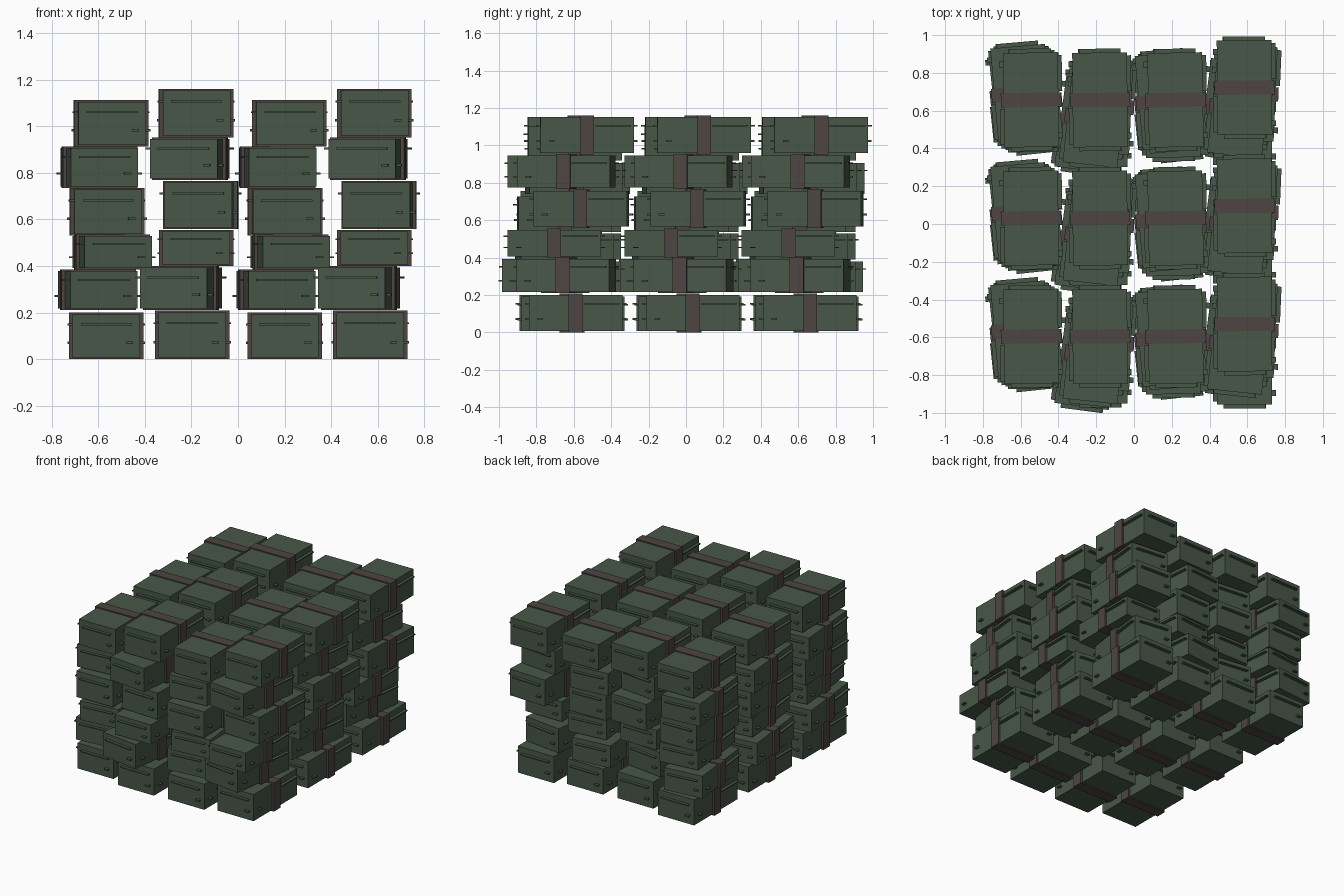
import bpy, bmesh
from math import radians
from mathutils import Matrix, Vector

if "Cube" in bpy.data.objects:
    bpy.data.objects.remove(bpy.data.objects["Cube"])


def material(name, colour):
    m = bpy.data.materials.new(name)
    m.diffuse_color = colour
    m.use_nodes = True
    m.node_tree.nodes["Principled BSDF"].inputs["Base Color"].default_value = m.diffuse_color
    return m


GREEN = material("green_paint", (0.065, 0.095, 0.065, 1))
BROWN = material("brown_strap", (0.075, 0.060, 0.054, 1))


def add_box(bm, centre, size, mat=0):
    r = bmesh.ops.create_cube(bm, size=1, matrix=Matrix.Translation(Vector(centre))
                              @ Matrix.Diagonal((*size, 1)))
    for f in {f for v in r["verts"] for f in v.link_faces}:
        f.material_index = mat


# One ammunition-style crate, 0.2 high, centred on its own middle
W, L, H = 0.29, 0.50, 0.185
bm = bmesh.new()
add_box(bm, (0, 0, 0), (W, L, H))                            # body
add_box(bm, (0, 0, 0), (0.32, 0.075, 0.2), 1)                # strap around the middle
for s in (-1, 1):
    add_box(bm, (0, s * (L / 2 + 0.006), 0.048), (0.22, 0.03, 0.008))           # end rail
    add_box(bm, (-s * 0.10, s * (L / 2 + 0.006), -0.03), (0.03, 0.03, 0.01))    # end catch
    add_box(bm, (s * (W / 2 + 0.006), s * 0.14, 0.048), (0.03, 0.19, 0.008))    # side rail
    add_box(bm, (s * (W / 2 + 0.006), -s * 0.19, -0.03), (0.03, 0.03, 0.01))    # side catch
mesh = bpy.data.meshes.new("crate")
bm.to_mesh(mesh)
bm.free()
mesh.materials.append(GREEN)
mesh.materials.append(BROWN)

# Layers of the two stack types: x, y in first stack, y in second stack, z bottom, z top, turn
STACK_A = [(-0.565, -0.58, -0.63, 0.00, 0.20, 0),
           (-0.602, -0.57, -0.61, 0.21, 0.385, 6),
           (-0.540, -0.61, -0.65, 0.385, 0.535, 6),
           (-0.563, -0.60, -0.65, 0.53, 0.735, 1.5),
           (-0.595, -0.56, -0.60, 0.735, 0.912, 5),
           (-0.545, -0.595, -0.595, 0.912, 1.112, 1)]
STACK_B = [(-0.197, -0.64, -0.59, 0.00, 0.208, 0),
           (-0.245, -0.718, -0.64, 0.21, 0.40, -7.5),
           (-0.180, -0.70, -0.705, 0.40, 0.555, 0),
           (-0.160, -0.63, -0.56, 0.558, 0.765, -2.5),
           (-0.207, -0.69, -0.64, 0.768, 0.952, -6),
           (-0.180, -0.595, -0.53, 0.952, 1.16, 0.5)]

# Repeat both stacks twice across and three times back
for letter, stack in (("a", STACK_A), ("b", STACK_B)):
    for copy in range(2):
        for row in range(3):
            for layer, (x, y0, y1, z0, z1, turn) in enumerate(stack):
                ob = bpy.data.objects.new(f"crate_{letter}{copy}_row{row}_layer{layer}", mesh)
                ob.location = (x + 0.765 * copy, (y0, y1)[copy] + 0.626 * row, (z0 + z1) / 2)
                ob.rotation_euler = (0, 0, radians(turn))
                ob.scale = (1, 1, (z1 - z0) / 0.2)
                bpy.context.collection.objects.link(ob)
